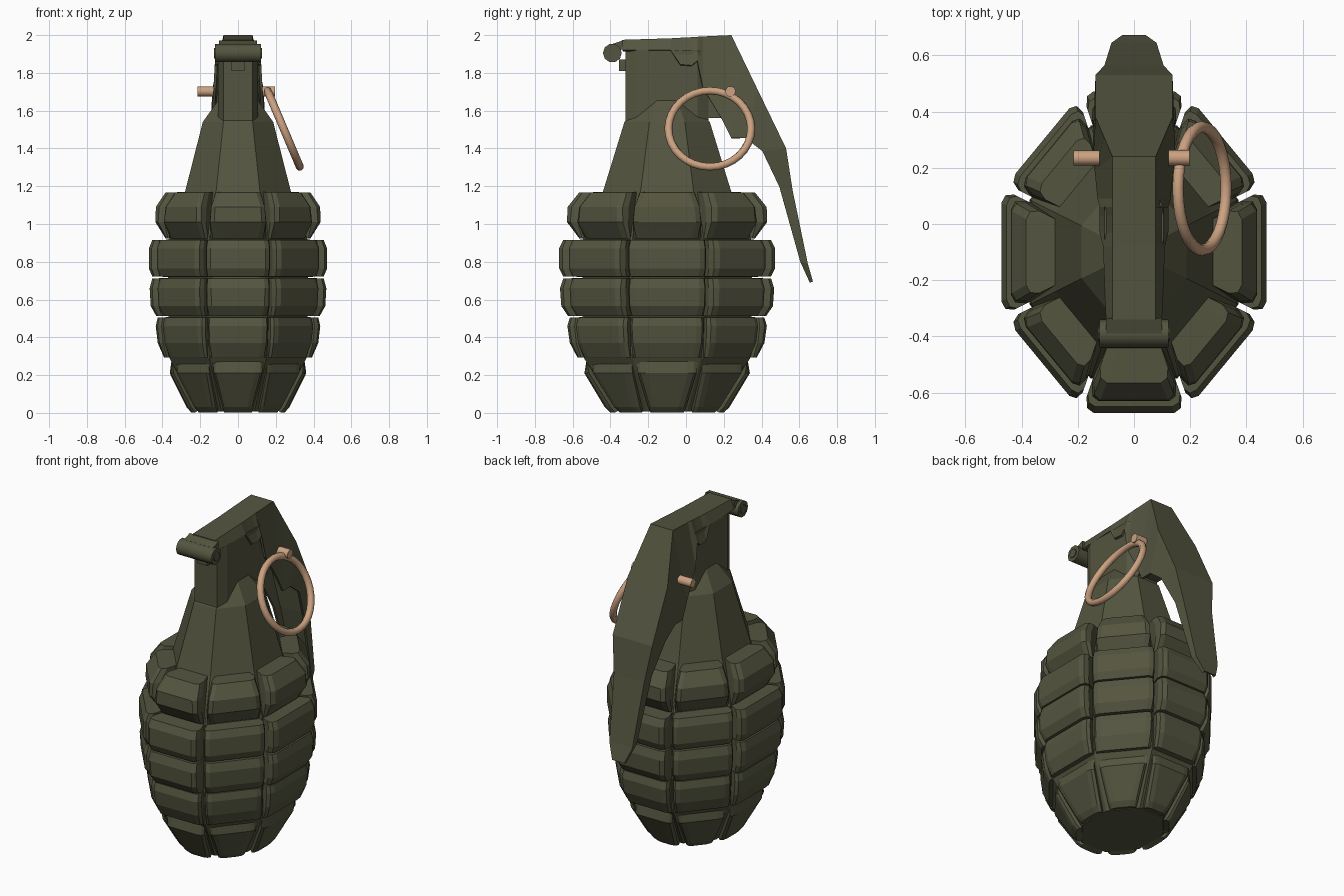
import bpy, bmesh, math
from mathutils import Vector, Matrix

if "Cube" in bpy.data.objects:
    bpy.data.objects.remove(bpy.data.objects["Cube"], do_unlink=True)

CENTRE_Y = -0.1      # body axis
SQUASH = 0.825       # body is narrower in x than in y
TAN = math.tan(math.pi / 8)


def material(name, colour):
    m = bpy.data.materials.new(name)
    m.use_nodes = True
    m.diffuse_color = (*colour, 1)
    m.node_tree.nodes["Principled BSDF"].inputs["Base Color"].default_value = (*colour, 1)
    return m


OLIVE = material("olive paint", (0.088, 0.09, 0.05))
COPPER = material("copper", (0.6, 0.36, 0.22))


def finish(bm, name, mat, recalc=True):
    if recalc:
        bmesh.ops.recalc_face_normals(bm, faces=bm.faces)
    mesh = bpy.data.meshes.new(name)
    bm.to_mesh(mesh)
    bm.free()
    mesh.materials.append(mat)
    ob = bpy.data.objects.new(name, mesh)
    bpy.context.collection.objects.link(ob)
    return ob


def skin(bm, loops):
    """Join successive closed loops of points with quads and cap both ends."""
    rings = [[bm.verts.new(p) for p in loop] for loop in loops]
    for a, b in zip(rings, rings[1:]):
        for i in range(len(a)):
            j = (i + 1) % len(a)
            bm.faces.new((a[i], a[j], b[j], b[i]))
    bm.faces.new(rings[0])
    bm.faces.new(rings[-1])


def body_point(radial, side, z, k):
    """Place a point of segment k on the squashed octagonal body."""
    p = Matrix.Rotation(k * math.pi / 4, 3, 'Z') @ Vector((side, -radial, z))
    return (p.x * SQUASH, p.y + CENTRE_Y, p.z)


# Core and neck: an octagonal turned shape
core = [(0.255, 0.008), (0.44, 0.29), (0.45, 0.6), (0.445, 0.92),
        (0.34, 1.17), (0.226, 1.54), (0.105, 1.68)]
bm = bmesh.new()
skin(bm, [[body_point(r, r * TAN, z, k) for k in range(8)] for r, z in core])
finish(bm, "body_core_and_neck", OLIVE)


# Raised blocks: each row lists (radius, z) from the bottom root to the top root
rows = [
    [(0.25, 0.015), (0.3, 0.002), (0.33, 0.03), (0.438, 0.21), (0.425, 0.285), (0.43, 0.288)],
    [(0.43, 0.292), (0.475, 0.294), (0.515, 0.37), (0.528, 0.46), (0.515, 0.505), (0.44, 0.507)],
    [(0.44, 0.513), (0.525, 0.514), (0.56, 0.565), (0.567, 0.66), (0.55, 0.712), (0.44, 0.714)],
    [(0.44, 0.72), (0.55, 0.722), (0.572, 0.765), (0.572, 0.87), (0.55, 0.915), (0.44, 0.917)],
    [(0.43, 0.923), (0.465, 0.924), (0.53, 1.01), (0.527, 1.09), (0.465, 1.167), (0.33, 1.169)],
]
# Extra narrowing at the lower and upper end of each row
tapers = [(0.016, 0.004), (0, 0), (0, 0), (0, 0), (0, 0.014)]
# Stations across a block: (side, inset from the segment edge, share of full height)
stations = [(-1, 0.009, 0.58), (-1, 0.028, 0.87), (-1, 0.062, 1),
            (1, 0.062, 1), (1, 0.028, 0.87), (1, 0.009, 0.58)]

bm = bmesh.new()
for row, (taper_low, taper_high) in zip(rows, tapers):
    (root_a, z_a), (root_b, z_b) = row[0], row[-1]
    for k in range(8):
        # diagonal blocks sit slightly closer in
        scale, extra = (0.977, 0.005) if k % 2 else (1, 0)
        loops = []
        for sign, inset, share in stations:
            loop = []
            for r, z in row:
                t = (z - z_a) / (z_b - z_a)
                root = root_a + (root_b - root_a) * t
                r = root + (r * scale - root) * share
                cut = inset + extra + taper_low + (taper_high - taper_low) * t
                loop.append(body_point(r, sign * (r * TAN - cut), z, k))
            loops.append(loop)
        skin(bm, loops)
finish(bm, "body_blocks", OLIVE)


# Fuze head: chamfered post standing on the neck, the striker and a small lug
def prism(name, outline, z0, z1):
    pts = outline + [(-x, y) for x, y in reversed(outline)]
    bm = bmesh.new()
    skin(bm, [[(x, y, z) for x, y in pts] for z in (z0, z1)])
    finish(bm, name, OLIVE)


prism("fuze_post", [(0.077, -0.32), (0.105, -0.26), (0.105, 0.06), (0.07, 0.12)], 1.52, 1.92)
prism("striker", [(0.07, 0.1), (0.07, 0.19)], 1.56, 1.86)
prism("hinge_lug", [(0.035, -0.355), (0.035, -0.31)], 1.81, 1.87)


# Safety lever: folded channel; outer edge (y, z, half width), then wall edge
lever = [
    ((-0.34, 1.975, 0.077), (-0.335, 1.92, 0.1)),
    ((-0.08, 1.983, 0.077), (-0.08, 1.92, 0.11)),
    ((-0.03, 1.986, 0.077), (-0.03, 1.845, 0.122)),
    ((0.03, 1.989, 0.077), (0.03, 1.84, 0.122)),
    ((0.06, 1.991, 0.077), (0.06, 1.865, 0.122)),
    ((0.09, 1.993, 0.077), (0.09, 1.72, 0.13)),
    ((0.24, 2.0, 0.077), (0.19, 1.555, 0.14)),
    ((0.31, 1.855, 0.107), (0.24, 1.455, 0.145)),
    ((0.38, 1.71, 0.137), (0.315, 1.455, 0.145)),
    ((0.53, 1.4, 0.137), (0.405, 1.385, 0.142)),
    ((0.565, 1.175, 0.105), (0.495, 1.195, 0.11)),
    ((0.645, 0.79, 0.08), (0.605, 0.8, 0.082)),
    ((0.672, 0.695, 0.042), (0.655, 0.69, 0.043)),
]
bm = bmesh.new()
strips = []
for (yo, zo, wo), (yi, zi, wi) in lever:
    strips.append([bm.verts.new(p) for p in
                   ((-wi, yi, zi), (-wo, yo, zo), (wo, yo, zo), (wi, yi, zi))])
for a, b in zip(strips, strips[1:]):
    for i in range(3):
        bm.faces.new((a[i], b[i], b[i + 1], a[i + 1]))
bm.normal_update()
if sum(f.normal.z * f.calc_area() for f in bm.faces) < 0:
    bmesh.ops.reverse_faces(bm, faces=bm.faces)
ob = finish(bm, "safety_lever", OLIVE, recalc=False)
mod = ob.modifiers.new("sheet thickness", 'SOLIDIFY')
mod.thickness = 0.014
mod.offset = -1


# Hinge barrel, axle and pull pin: cylinders lying along x
def rod(name, x0, x1, y, z, radius, sides, mat):
    bpy.ops.mesh.primitive_cylinder_add(
        vertices=sides, radius=radius, depth=x1 - x0,
        location=((x0 + x1) / 2, y, z), rotation=(0, math.pi / 2, 0))
    ob = bpy.context.object
    ob.name = name
    ob.data.materials.append(mat)
    bpy.ops.object.shade_smooth_by_angle(angle=math.radians(40))


rod("hinge_barrel", -0.122, 0.122, -0.39, 1.905, 0.05, 10, OLIVE)
rod("hinge_axle", -0.128, 0.128, -0.39, 1.905, 0.028, 8, OLIVE)
rod("pin_tail", -0.215, -0.122, 0.235, 1.702, 0.027, 10, COPPER)
rod("pin_head", 0.122, 0.197, 0.235, 1.702, 0.028, 10, COPPER)

# Tongue joining the lever to the barrel
bm = bmesh.new()
skin(bm, [[(x, -0.39, 1.953), (x, -0.335, 1.972), (x, -0.335, 1.925), (x, -0.39, 1.91)]
          for x in (-0.1, 0.1)])
finish(bm, "hinge_tongue", OLIVE)

# Pull ring hanging tilted from the pin
bpy.ops.mesh.primitive_torus_add(
    major_segments=32, minor_segments=8, major_radius=0.219, minor_radius=0.021,
    location=(0.242, 0.126, 1.504), rotation=(0, math.radians(67), 0))
ring = bpy.context.object
ring.name = "pull_ring"
ring.data.materials.append(COPPER)
bpy.ops.object.shade_smooth_by_angle(angle=math.radians(60))
